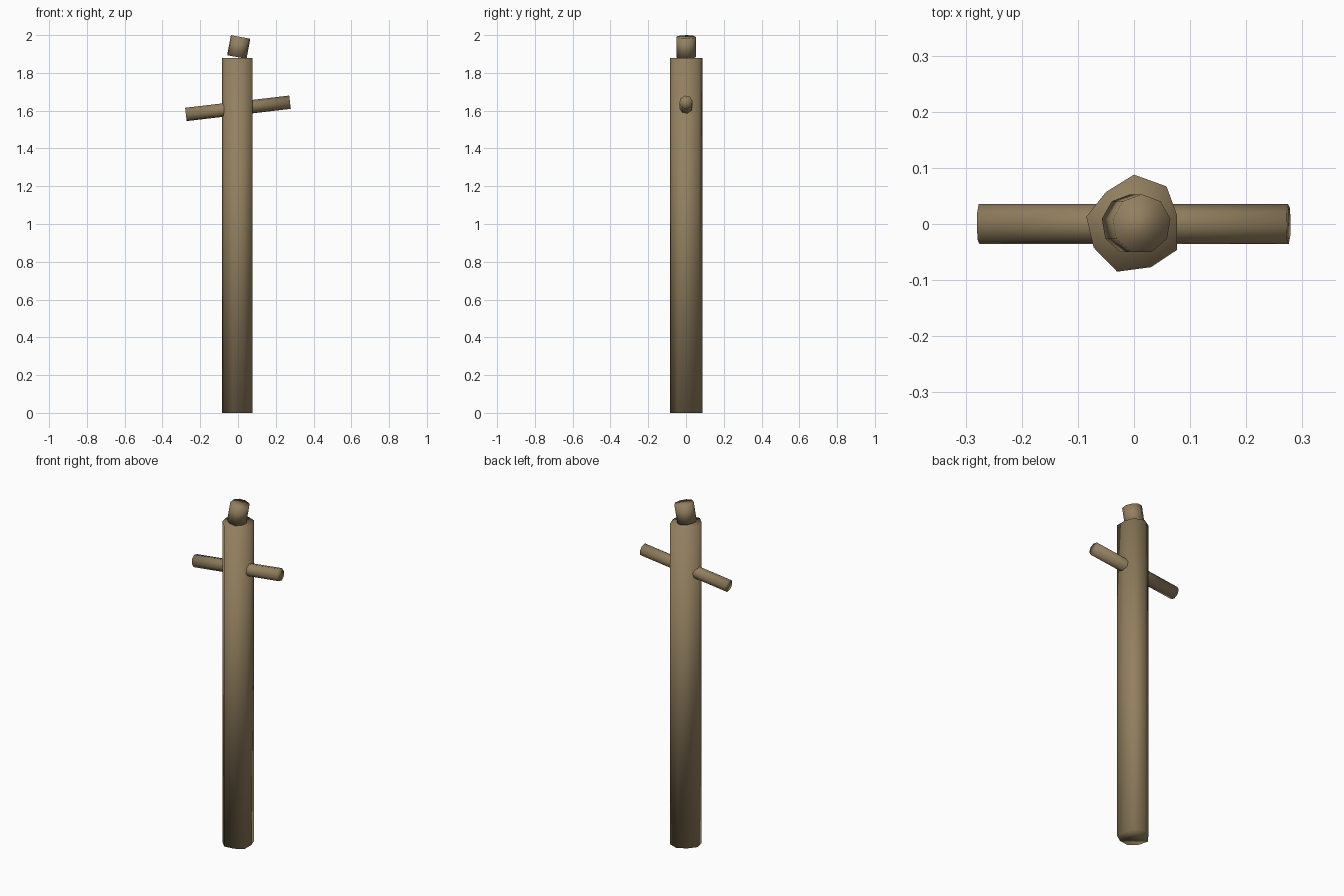
import bpy
import bmesh
from math import cos, sin, pi, radians
from mathutils import Matrix, Vector

cube = bpy.data.objects.get("Cube")
if cube:
    bpy.data.objects.remove(cube, do_unlink=True)

wood = bpy.data.materials.new("weathered wood")
wood.use_nodes = True
colour = (0.29, 0.215, 0.115, 1)
wood.diffuse_color = colour
bsdf = wood.node_tree.nodes["Principled BSDF"]
bsdf.inputs["Base Color"].default_value = colour
bsdf.inputs["Roughness"].default_value = 0.9


def prism(name, outline, length, matrix):
    """Closed prism along local z, smooth over its rims for a worn look."""
    bm = bmesh.new()
    base = bm.faces.new([bm.verts.new((x, y, 0)) for x, y in outline])
    top = bmesh.ops.extrude_face_region(bm, geom=[base], use_keep_orig=True)
    moved = [v for v in top["geom"] if isinstance(v, bmesh.types.BMVert)]
    bmesh.ops.translate(bm, verts=moved, vec=(0, 0, length))
    bmesh.ops.recalc_face_normals(bm, faces=bm.faces)
    for face in bm.faces:
        face.smooth = True
    mesh = bpy.data.meshes.new(name)
    bm.to_mesh(mesh)
    bm.free()
    mesh.materials.append(wood)
    obj = bpy.data.objects.new(name, mesh)
    obj.matrix_world = matrix
    bpy.context.collection.objects.link(obj)
    return obj


def ring(sides, radius, turn=0):
    return [(radius * cos(turn + 2 * pi * i / sides),
             radius * sin(turn + 2 * pi * i / sides)) for i in range(sides)]


def tilted(start, degrees):
    return Matrix.Translation(Vector(start)) @ Matrix.Rotation(radians(degrees), 4, "Y")


# Main post with a rough hewn outline
post_outline = [(0, 0.088), (-0.05, 0.057), (-0.085, 0.013), (-0.072, -0.042),
                (-0.03, -0.085), (0.03, -0.077), (0.077, -0.046),
                (0.077, 0.015), (0.058, 0.067)]
prism("post", post_outline, 1.88, Matrix())

# Slanted crossbar through the post
prism("crossbar", ring(8, 0.036, radians(10)), 0.555, tilted((-0.276, 0, 1.58), 83.3))

# Leaning knob on top
prism("top_knob", ring(9, 0.053, radians(10)), 0.108, tilted((-0.006, 0, 1.884), 10.5))
